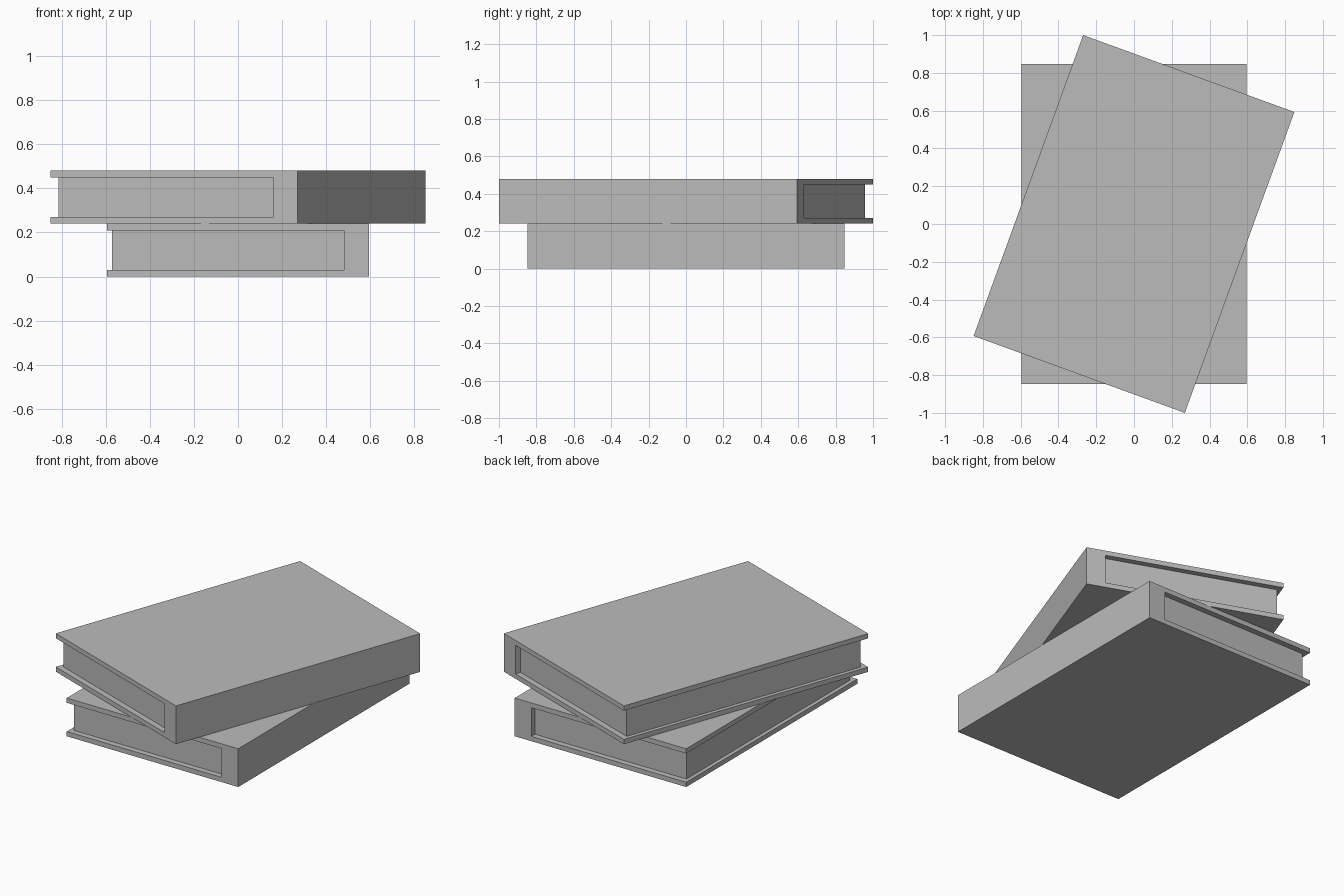
import bpy
import bmesh
import math

cube = bpy.data.objects.get("Cube")
if cube:
    bpy.data.objects.remove(cube)

# One plain grey for everything
grey = bpy.data.materials.new("plain grey")
grey.use_nodes = True
colour = (0.5, 0.5, 0.5, 1)
grey.diffuse_color = colour
grey.node_tree.nodes["Principled BSDF"].inputs["Base Color"].default_value = colour

WIDTH, LENGTH, HEIGHT = 1.19, 1.695, 0.24
BOARD, SPINE = 0.03, 0.115            # cover board and spine thickness
FORE_INSET, END_INSET = 0.024, 0.036  # how far the pages sit inside the cover


def extrude_profile(name, profile, length, z, angle):
    """Extrude an (x, z) outline along y, centred on the origin."""
    bm = bmesh.new()
    face = bm.faces.new([bm.verts.new((x, -length / 2, h)) for x, h in profile])
    result = bmesh.ops.extrude_face_region(bm, geom=[face])
    moved = [v for v in result["geom"] if isinstance(v, bmesh.types.BMVert)]
    bmesh.ops.translate(bm, verts=moved, vec=(0, length, 0))
    bmesh.ops.recalc_face_normals(bm, faces=bm.faces)
    mesh = bpy.data.meshes.new(name)
    bm.to_mesh(mesh)
    bm.free()
    mesh.materials.append(grey)
    obj = bpy.data.objects.new(name, mesh)
    obj.location.z = z
    obj.rotation_euler.z = angle
    bpy.context.collection.objects.link(obj)


def book(name, z, angle):
    edge, inner = WIDTH / 2, WIDTH / 2 - SPINE
    low, high = BOARD, HEIGHT - BOARD
    # C-shaped cover: two boards joined by the spine on +x
    cover = [(-edge, 0), (edge, 0), (edge, HEIGHT), (-edge, HEIGHT),
             (-edge, high), (inner, high), (inner, low), (-edge, low)]
    extrude_profile(name + "_cover", cover, LENGTH, z, angle)
    # Page block, set in from the three open edges
    fore = FORE_INSET - edge
    pages = [(fore, low), (inner, low), (inner, high), (fore, high)]
    extrude_profile(name + "_pages", pages, LENGTH - 2 * END_INSET, z, angle)


book("lower_book", 0, 0)
book("upper_book", HEIGHT, math.radians(-20))
